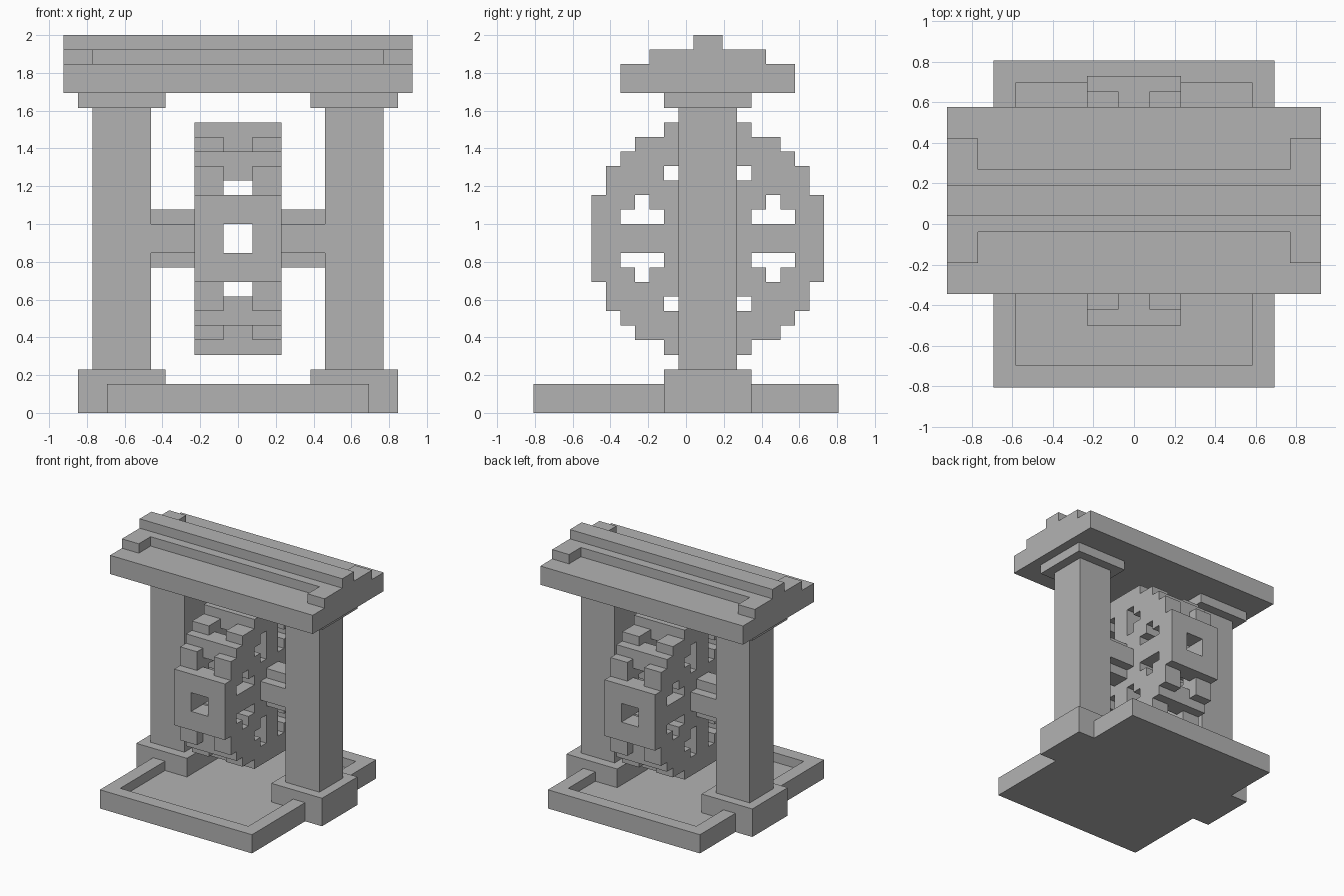
import bpy
import bmesh
from mathutils import Matrix, Vector

cube = bpy.data.objects.get("Cube")
if cube:
    bpy.data.objects.remove(cube, do_unlink=True)

U = 2 / 26           # size of one block
AXIS_Y = 1.5         # wheel, pillars and roof share this centre line
AXIS_Z = 12

stone = bpy.data.materials.new("grey_stone")
stone.use_nodes = True
GREY = (0.45, 0.45, 0.45, 1)
stone.diffuse_color = GREY
stone.node_tree.nodes["Principled BSDF"].inputs["Base Color"].default_value = GREY


def finish(name, bm):
    bmesh.ops.recalc_face_normals(bm, faces=bm.faces)
    mesh = bpy.data.meshes.new(name)
    bm.to_mesh(mesh)
    bm.free()
    mesh.materials.append(stone)
    obj = bpy.data.objects.new(name, mesh)
    bpy.context.collection.objects.link(obj)
    return obj


def add_box(bm, x, y, z):
    """Add a box given (low, high) block ranges on each axis."""
    spans = (x, y, z)
    centre = Vector([(a + b) / 2 * U for a, b in spans])
    size = [(b - a) * U for a, b in spans]
    bmesh.ops.create_cube(bm, size=1, matrix=Matrix.Translation(centre) @ Matrix.Diagonal((*size, 1)))


def box(name, x, half_y, z, y_mid=AXIS_Y):
    bm = bmesh.new()
    add_box(bm, x, (y_mid - half_y, y_mid + half_y), z)
    return finish(name, bm)


# Base tray with a sunken floor
bm = bmesh.new()
add_box(bm, (-9, 9), (-10.5, 10.5), (0, 2))
top = max(bm.faces, key=lambda f: f.calc_center_median().z)
bmesh.ops.inset_region(bm, faces=[top], thickness=2 * U)
floor = bmesh.ops.extrude_discrete_faces(bm, faces=[top])["faces"][0]
bmesh.ops.translate(bm, verts=floor.verts, vec=(0, 0, -U))
finish("base_tray", bm)

# Pillars, their footings and capitals, and the stepped axle ends
for side, s in (("left", 1), ("right", -1)):
    def span(a, b):
        return tuple(sorted((s * a, s * b)))
    box(side + "_footing", span(5, 11), 3, (0, 3))
    box(side + "_pillar", span(6, 10), 2, (3, 21))
    box(side + "_capital", span(5, 11), 3, (21, 22))
    box(side + "_axle_tall", span(3, 6), 1, (AXIS_Z - 2, AXIS_Z + 2))
    box(side + "_axle_wide", span(3, 6), 2, (AXIS_Z - 1, AXIS_Z + 1))
    box(side + "_roof_end", span(10, 12), 4, (24, 25))

# Roof tiers
box("roof_slab", (-12, 12), 6, (22, 24))
box("roof_step", (-10, 10), 2, (24, 25))
box("roof_ridge", (-12, 12), 1, (25, 26))


def wheel_rule(x, v, w):
    """True where the wheel is solid, measured from its centre."""
    x, lo, hi = abs(x), *sorted((abs(v), abs(w)))
    if x > 3:
        return False
    if x > 1:    # pierced side discs
        inside = any(lo < a and hi < b for a, b in ((3, 8), (5, 7), (6, 6)))
        slot = 1 < lo < 2 and 3 < hi < 6
        notch = 2 < lo < 3 and 4 < hi < 5
        return inside and not slot and not notch
    # paddles between the discs: four pierced boxes and four diagonal bars
    return (1 < lo < 3 and 6 < hi < 8) or (4 < lo and hi < 6)


def block_solid(name, rule, half, centre):
    """Skin a block volume with only its exposed faces."""
    bm = bmesh.new()
    cells = [Vector((i + .5, j + .5, k + .5)) for i in range(-half[0], half[0])
             for j in range(-half[1], half[1]) for k in range(-half[2], half[2])]
    axes = [Vector(r) for r in Matrix.Identity(3)]
    for c in cells:
        if not rule(*c):
            continue
        for n in range(3):
            for sign in (-1, 1):
                d = axes[n] * sign
                if rule(*(c + d)):
                    continue
                p, q = axes[(n + 1) % 3] / 2, axes[(n + 2) % 3] / 2 * sign
                ring = [c + d / 2 + o for o in (-p - q, p - q, p + q, -p + q)]
                bm.faces.new([bm.verts.new((r + centre) * U) for r in ring])
    bmesh.ops.remove_doubles(bm, verts=bm.verts, dist=U / 100)
    return finish(name, bm)


# Water wheel
block_solid("wheel", wheel_rule, (3, 8, 8), Vector((0, AXIS_Y, AXIS_Z)))
